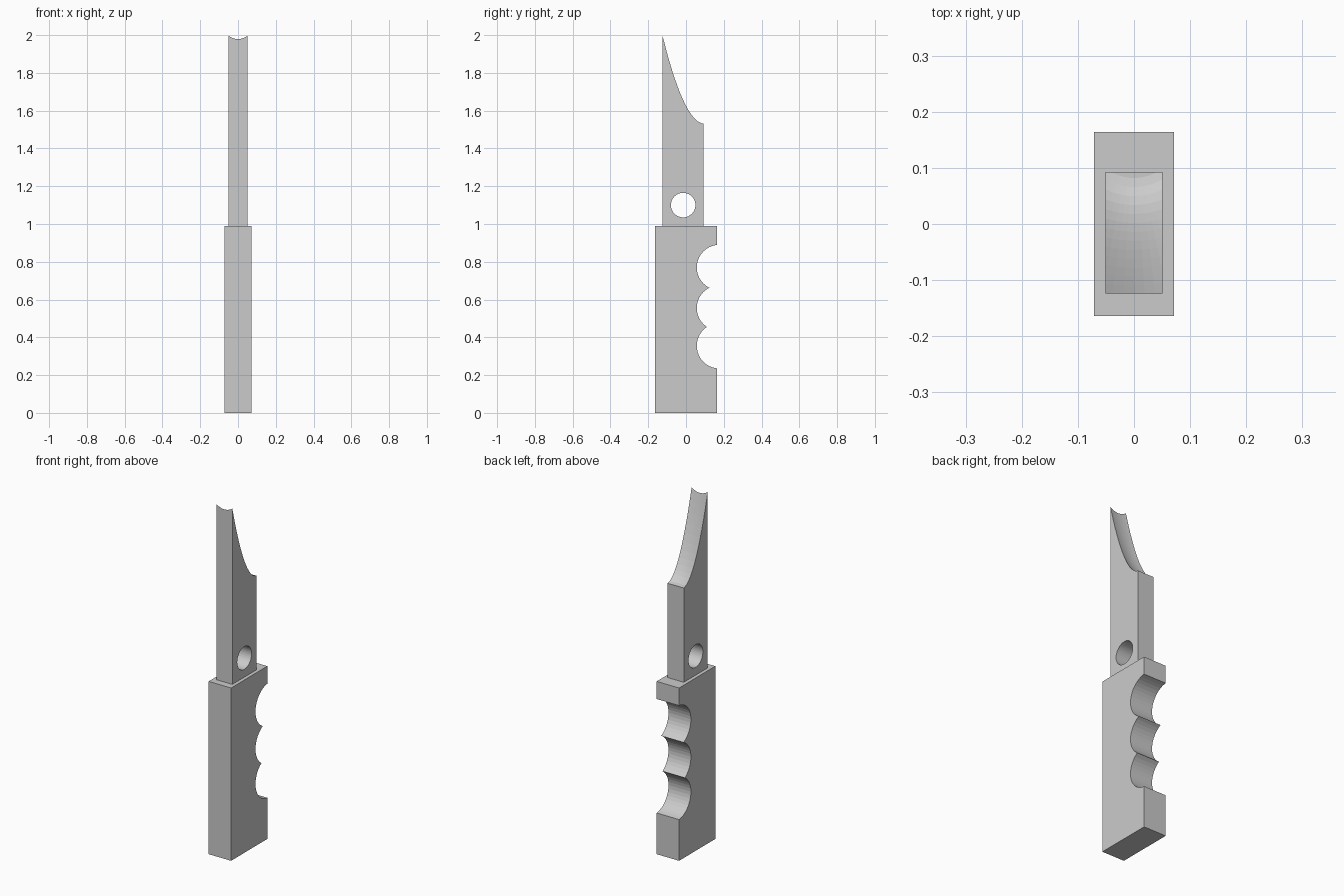
import bpy, bmesh, math
from mathutils import Matrix

if "Cube" in bpy.data.objects:
    bpy.data.objects.remove(bpy.data.objects["Cube"])


def make_object(name, bm):
    mesh = bpy.data.meshes.new(name)
    bmesh.ops.recalc_face_normals(bm, faces=bm.faces)
    bm.to_mesh(mesh)
    bm.free()
    obj = bpy.data.objects.new(name, mesh)
    bpy.context.collection.objects.link(obj)
    return obj


def box(name, lo, hi):
    bm = bmesh.new()
    bmesh.ops.create_cube(bm, size=1)
    for v in bm.verts:
        v.co = [(a + b) / 2 + c * (b - a) for a, b, c in zip(lo, hi, v.co)]
    return make_object(name, bm)


def cross_cylinder(name, y, z, r):
    bm = bmesh.new()
    place = Matrix.Translation((0, y, z)) @ Matrix.Rotation(math.pi / 2, 4, 'Y')
    bmesh.ops.create_cone(bm, cap_ends=True, segments=40, radius1=r,
                          radius2=r, depth=0.4, matrix=place)
    return make_object(name, bm)


def lathe(name, profile, y, segments=96):
    bm = bmesh.new()
    rings = [[bm.verts.new((r * math.cos(2 * math.pi * i / segments),
                            y + r * math.sin(2 * math.pi * i / segments), z))
              for i in range(segments)] for r, z in profile]
    for a, b in zip(rings, rings[1:]):
        for i in range(segments):
            j = (i + 1) % segments
            bm.faces.new((a[i], a[j], b[j], b[i]))
    bm.faces.new(rings[0])
    bm.faces.new(rings[-1])
    return make_object(name, bm)


def cut(obj, cutter):
    cutter.hide_render = True
    mod = obj.modifiers.new("cut", 'BOOLEAN')
    mod.operation = 'DIFFERENCE'
    mod.solver = 'EXACT'
    mod.object = cutter
    bpy.context.view_layer.objects.active = obj
    bpy.ops.object.modifier_apply(modifier=mod.name)
    bpy.data.objects.remove(cutter)


# Handle with three finger grooves
handle = box("handle", (-0.071, -0.164, 0), (0.071, 0.164, 0.99))
for z in (0.77, 0.555, 0.355):
    cut(handle, cross_cylinder("finger_cutter", 0.177, z, 0.12))

# Blade with a round hole near the handle
blade = box("blade", (-0.051, -0.124, 0.99), (0.051, 0.093, 2.15))
cut(blade, cross_cylinder("hole_cutter", -0.015, 1.10, 0.065))

# Hollow sweep that forms the blade tip
sweep = [(0.085 + 0.016 * i, 1.53 + 8.47 * (0.016 * i) ** 1.86) for i in range(19)]
cut(blade, lathe("tip_cutter", sweep, 0.167))
